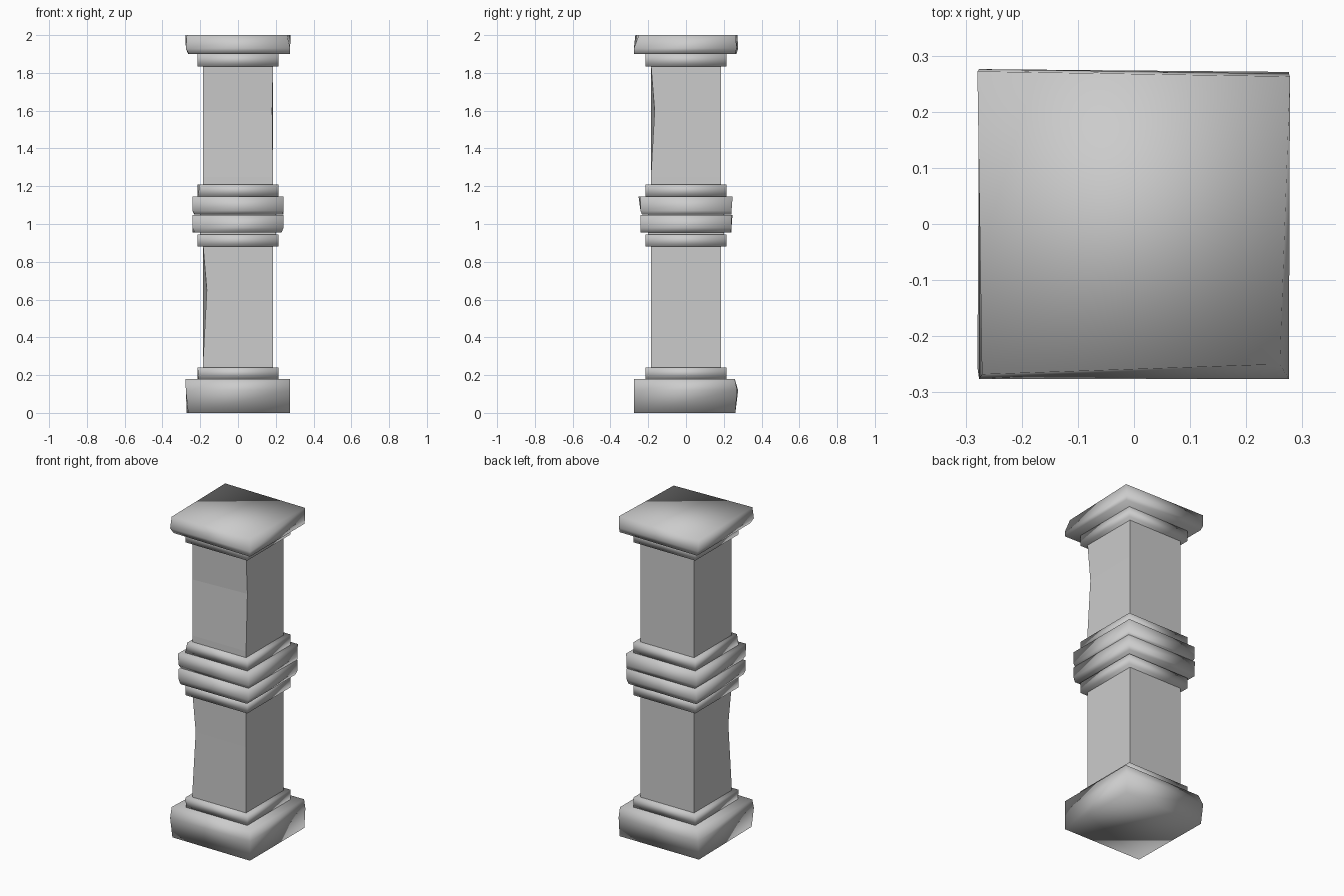
import bpy, bmesh

if "Cube" in bpy.data.objects:
    bpy.data.objects.remove(bpy.data.objects["Cube"])

SIGNS = [(-1, -1), (1, -1), (1, 1), (-1, 1)]  # front-left, front-right, back-right, back-left


def block(name, half, levels, chips=(), smooth=True):
    """Square block through the given heights; chips are (level, corner, dx, dy)."""
    pts = [[[sx * half, sy * half, z] for sx, sy in SIGNS] for z in levels]
    for level, corner, dx, dy in chips:
        pts[level][corner][0] += dx
        pts[level][corner][1] += dy
    bm = bmesh.new()
    rings = [[bm.verts.new(p) for p in ring] for ring in pts]
    bm.faces.new(rings[0][::-1])
    bm.faces.new(rings[-1])
    for low, high in zip(rings, rings[1:]):
        for i in range(4):
            j = (i + 1) % 4
            bm.faces.new((low[i], low[j], high[j], high[i]))
    bmesh.ops.recalc_face_normals(bm, faces=bm.faces)
    for f in bm.faces:
        f.smooth = smooth
    mesh = bpy.data.meshes.new(name)
    bm.to_mesh(mesh)
    bm.free()
    obj = bpy.data.objects.new(name, mesh)
    bpy.context.collection.objects.link(obj)
    return obj


# Foot of the pillar, with worn corners
block("base", 0.276, [0, 0.12, 0.18],
      [(0, 0, 0.012, 0.005), (0, 2, 0, -0.015), (0, 3, 0.004, -0.015),
       (1, 2, 0, -0.005), (2, 0, -0.003, 0.02), (2, 2, 0, -0.018), (2, 3, 0.02, -0.018)])
block("base_step", 0.214, [0.18, 0.24], [(0, 0, 0.005, 0)])

# Lower and upper shafts, each with one chipped edge
block("lower_shaft", 0.186, [0.18, 0.26, 0.65, 0.90], [(2, 0, 0.021, 0.004)], False)
block("upper_shaft", 0.186, [1.19, 1.25, 1.60, 1.85], [(2, 1, -0.005, 0.02)], False)

# Middle band of four stacked mouldings
block("band_bottom", 0.214, [0.88, 0.945])
block("band_lower", 0.241, [0.955, 0.98, 1.047],
      [(0, 1, -0.01, 0), (0, 2, -0.01, -0.004), (0, 0, 0.012, 0), (2, 3, 0, 0.005)])
block("band_upper", 0.241, [1.05, 1.07, 1.145],
      [(0, 0, 0.012, 0.01), (0, 3, 0.01, 0), (2, 0, 0, -0.01), (2, 2, 0, 0.006), (0, 1, -0.005, 0.008)])
block("band_top", 0.214, [1.145, 1.21], [(1, 0, 0.012, 0)])
block("band_core", 0.20, [0.90, 1.19], (), False)

# Capital
block("cap_step", 0.214, [1.835, 1.90])
block("cap", 0.276, [1.90, 1.93, 2.0],
      [(0, 0, 0.015, 0.012), (0, 3, 0.012, -0.008), (0, 2, 0, -0.015), (1, 2, 0, -0.008),
       (2, 0, 0.005, 0.008), (2, 1, -0.016, 0.026), (2, 2, 0.002, -0.013), (2, 3, -0.003, -0.004)])
